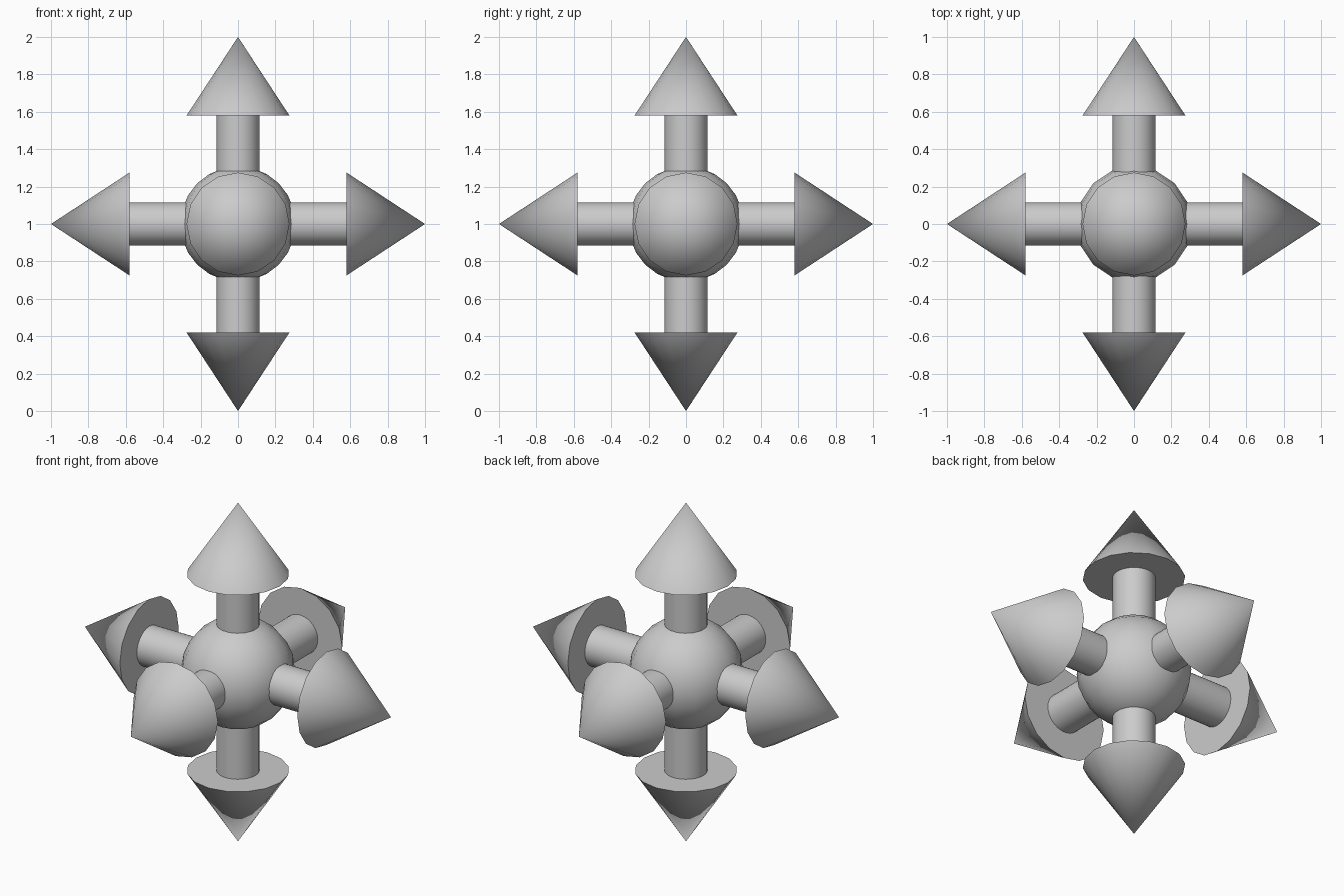
import bpy
from math import pi, radians
from mathutils import Vector

if "Cube" in bpy.data.objects:
    bpy.data.objects.remove(bpy.data.objects["Cube"])

CENTRE = Vector((0, 0, 1))
SIDES = 16


def smooth(obj, name, angle):
    obj.name = name
    bpy.ops.object.shade_smooth_by_angle(angle=radians(angle))


# Central ball
bpy.ops.mesh.primitive_uv_sphere_add(segments=SIDES, ring_count=12, radius=0.308, location=CENTRE)
smooth(bpy.context.object, "centre_ball", 60)

# Six arrows, each a shaft and a pointed head
arrows = {
    "right": (1, 0, 0), "left": (-1, 0, 0),
    "back": (0, 1, 0), "front": (0, -1, 0),
    "top": (0, 0, 1), "bottom": (0, 0, -1),
}
for side, axis in arrows.items():
    axis = Vector(axis)
    rot = axis.to_track_quat('Z', 'Y').to_euler()
    start, base, tip = 0.26, 0.58, 1.0
    bpy.ops.mesh.primitive_cylinder_add(
        vertices=32, radius=0.115, depth=base - start,
        location=CENTRE + axis * (start + base) / 2, rotation=rot)
    smooth(bpy.context.object, side + "_shaft", 40)
    bpy.ops.mesh.primitive_cone_add(
        vertices=SIDES, radius1=0.275, radius2=0, depth=tip - base,
        location=CENTRE + axis * (base + tip) / 2, rotation=rot)
    smooth(bpy.context.object, side + "_head", 60)
